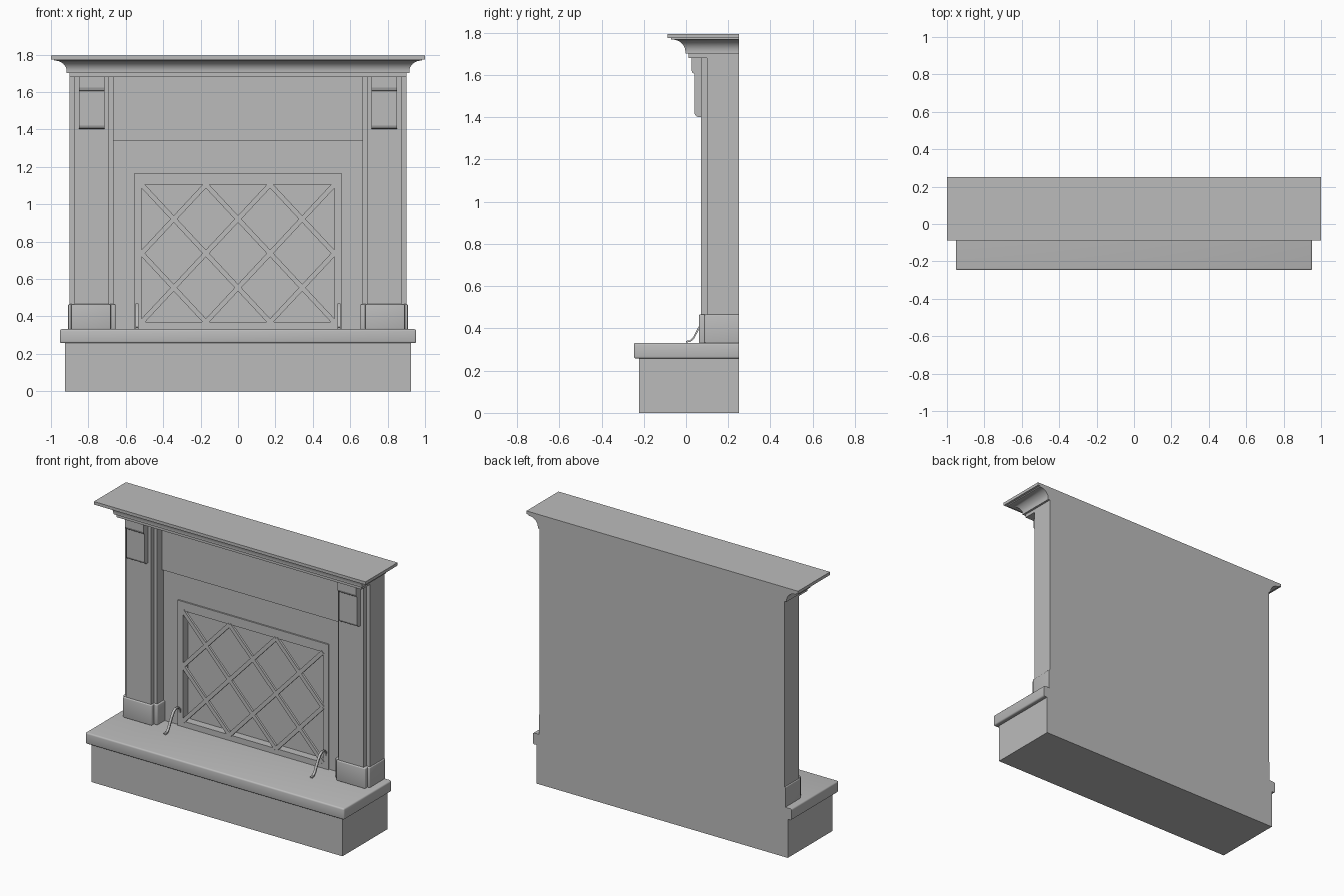
import bpy, bmesh, math
from mathutils import Vector

cube = bpy.data.objects.get("Cube")
if cube:
    bpy.data.objects.remove(cube, do_unlink=True)

# One plain grey for the whole fireplace
grey = bpy.data.materials.new("plain_grey")
grey.use_nodes = True
grey.diffuse_color = (0.5, 0.5, 0.5, 1)
grey.node_tree.nodes["Principled BSDF"].inputs["Base Color"].default_value = (0.5, 0.5, 0.5, 1)

BACK = 0.25
OPEN_X, OPEN_LOW, OPEN_TOP = 0.515, 0.37, 1.105


def finish(name, bm, smooth=False):
    bmesh.ops.recalc_face_normals(bm, faces=bm.faces)
    mesh = bpy.data.meshes.new(name)
    bm.to_mesh(mesh)
    bm.free()
    mesh.materials.append(grey)
    obj = bpy.data.objects.new(name, mesh)
    bpy.context.collection.objects.link(obj)
    if smooth:
        bpy.ops.object.select_all(action='DESELECT')
        obj.select_set(True)
        bpy.context.view_layer.objects.active = obj
        bpy.ops.object.shade_smooth_by_angle(angle=math.radians(35))
    return obj


def box(name, x0, x1, y0, y1, z0, z1, bevel=0):
    bm = bmesh.new()
    bmesh.ops.create_cube(bm, size=1)
    for v in bm.verts:
        v.co = Vector((x1 if v.co.x > 0 else x0,
                       y1 if v.co.y > 0 else y0,
                       z1 if v.co.z > 0 else z0))
    if bevel:
        # Round every edge except those of the flush back
        edges = [e for e in bm.edges if min(v.co.y for v in e.verts) < y1 - 1e-5]
        bmesh.ops.bevel(bm, geom=edges, offset=bevel, segments=3, profile=0.5, affect='EDGES')
    return finish(name, bm, bool(bevel))


def extrude_x(name, outline, x0, x1, smooth=False):
    """Extrude a closed (y, z) outline along x."""
    bm = bmesh.new()
    face = bm.faces.new([bm.verts.new((x0, y, z)) for y, z in outline])
    out = bmesh.ops.extrude_face_region(bm, geom=[face])
    moved = [g for g in out["geom"] if isinstance(g, bmesh.types.BMVert)]
    bmesh.ops.translate(bm, verts=moved, vec=(x1 - x0, 0, 0))
    return finish(name, bm, smooth)


def pair(obj):
    """Mirror a left-hand part to the right-hand side."""
    mod = obj.modifiers.new("mirror", 'MIRROR')
    origin = bpy.data.objects.get("mirror_centre")
    if not origin:
        origin = bpy.data.objects.new("mirror_centre", None)
        bpy.context.collection.objects.link(origin)
        origin.hide_render = True
    mod.mirror_object = origin


# Hearth
box("hearth_base", -0.925, 0.925, -0.222, BACK, 0, 0.262)
box("hearth_slab", -0.953, 0.953, -0.247, BACK, 0.257, 0.332, 0.01)

# Wall behind everything, frieze and surround with its opening
box("back_wall", -0.895, 0.895, 0.21, BACK, 0.33, 1.69)
box("frieze", -0.67, 0.67, 0.15, BACK, 1.34, 1.69)
box("surround_top", -0.67, 0.67, 0.167, BACK, OPEN_TOP, 1.345)
box("surround_bottom", -OPEN_X, OPEN_X, 0.167, BACK, 0.33, OPEN_LOW)
pair(box("surround_side", OPEN_X, 0.67, 0.167, BACK, 0.33, OPEN_TOP))

# Slim frame around the opening
box("screen_frame_top", -0.555, 0.555, 0.157, 0.17, OPEN_TOP, 1.165)
box("screen_frame_bottom", -OPEN_X, OPEN_X, 0.157, 0.17, 0.33, OPEN_LOW)
pair(box("screen_frame_side", OPEN_X, 0.555, 0.157, 0.17, 0.33, OPEN_TOP))

# Diamond lattice: each bar runs between two points on the opening's edge
step_x, step_z = OPEN_X * 2 / 3, (OPEN_TOP - OPEN_LOW) / 2
bars = [((0, 2), (2, 0)), ((1, 2), (3, 0)), ((2, 2), (3, 1)), ((0, 1), (1, 0))]
for number, ends in enumerate(bars):
    for side in (1, -1):
        a, b = [Vector((side * (i * step_x - OPEN_X), 0.16, OPEN_LOW + k * step_z)) for i, k in ends]
        along = (b - a).normalized()
        across = along.cross(Vector((0, 1, 0))) * 0.013
        bm = bmesh.new()
        corners = [a + across, b + across, b - across, a - across]
        deep = Vector((0, 0.008, 0))
        front = [bm.verts.new(c - deep) for c in corners]
        rear = [bm.verts.new(c + deep) for c in corners]
        bm.faces.new(front)
        bm.faces.new(rear)
        for i in range(4):
            j = (i + 1) % 4
            bm.faces.new((front[i], front[j], rear[j], rear[i]))
        finish(f"lattice_bar_{number}_{'left' if side > 0 else 'right'}", bm)

# Pilasters: body, raised front, stepped plinth and bracket
pair(box("pilaster_body", 0.665, 0.902, 0.1, BACK, 0.33, 1.69))
pair(box("pilaster_front", 0.69, 0.875, 0.072, 0.11, 0.33, 1.69))
pair(box("plinth_body", 0.655, 0.908, 0.088, BACK, 0.33, 0.466, 0.006))
pair(box("plinth_front", 0.68, 0.892, 0.062, 0.12, 0.33, 0.466, 0.006))
bracket = [(0.08, 1.69), (0.025, 1.69), (0.025, 1.625), (0.03, 1.612), (0.04, 1.605),
           (0.04, 1.42), (0.045, 1.408), (0.055, 1.402), (0.08, 1.402)]
pair(extrude_x("pilaster_bracket", bracket, 0.715, 0.85))

# Mantel shelf: moulding profile (outward reach, height) swept round three sides
profile = [(0, 1.68), (0, 1.702), (0.014, 1.702)]
for i in range(9):
    t = math.pi / 2 * i / 8
    profile.append((0.014 + 0.061 * (1 - math.cos(t)), 1.71 + 0.058 * math.sin(t)))
profile += [(0.082, 1.768), (0.082, 1.775), (0.098, 1.775), (0.098, 1.795)]
bm = bmesh.new()
rings = []
for reach, z in profile:
    x, y = 0.902 + reach, 0.011 - reach
    rings.append([bm.verts.new(c) for c in ((-x, BACK, z), (-x, y, z), (x, y, z), (x, BACK, z))])
for low, high in zip(rings, rings[1:]):
    for i in range(4):
        j = (i + 1) % 4
        bm.faces.new((low[i], low[j], high[j], high[i]))
bm.faces.new(rings[0])
bm.faces.new(rings[-1])
finish("mantel_shelf", bm, True)

# Bent flat-bar feet of the screen
path = [Vector(p) for p in ((0, 0.337), (0.02, 0.34), (0.036, 0.355), (0.052, 0.385), (0.07, 0.42),
                            (0.09, 0.45), (0.115, 0.465), (0.14, 0.462), (0.155, 0.445),
                            (0.163, 0.41), (0.165, 0.36))]
upper, lower = [], []
for i, p in enumerate(path):
    run = (path[min(i + 1, len(path) - 1)] - path[max(i - 1, 0)]).normalized()
    side = Vector((-run.y, run.x)) * 0.004
    upper.append(p + side)
    lower.append(p - side)
pair(extrude_x("screen_foot", upper + lower[::-1], 0.531, 0.547, True))
